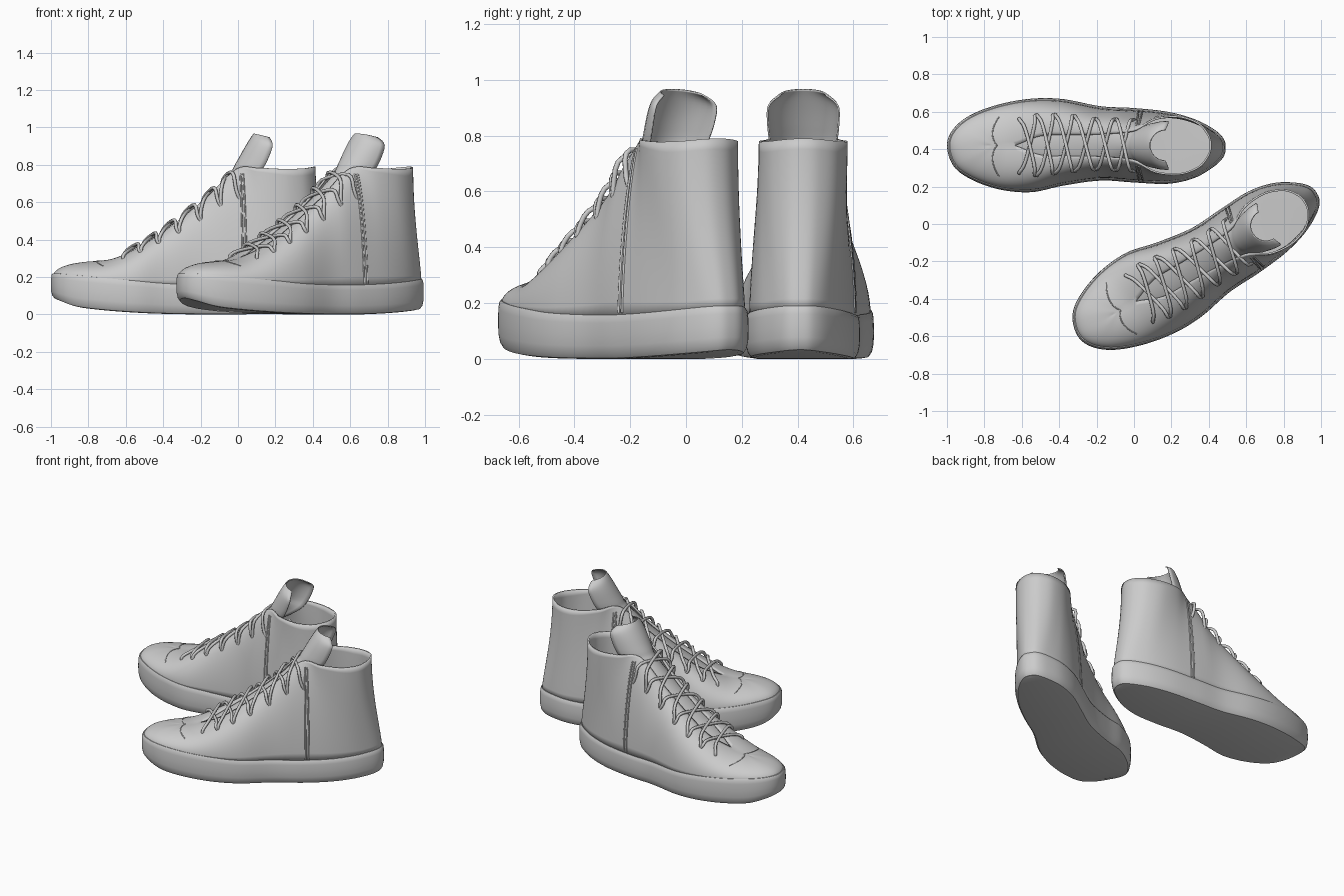
import bpy, bmesh, math
from mathutils import Matrix, Vector

if "Cube" in bpy.data.objects:
    bpy.data.objects.remove(bpy.data.objects["Cube"])

# Half-loop keys from toe to heel:
# x, y right, y left, sole bottom z, foxing top z, upper edge x, upper edge half width, upper edge z
KEYS = [
    (-1.00, 0.00, 0.00, .085, .220, -.76, 0, .283),
    (-.965, .09, -.11, .070, .218, -.75, 0, .285),
    (-.87, .165, -.182, .040, .210, -.72, 0, .288),
    (-.72, .220, -.235, .022, .195, -.64, 0, .305),
    (-.55, .250, -.250, .010, .180, -.50, .05, .375),
    (-.38, .248, -.215, .003, .165, -.34, .055, .485),
    (-.18, .210, -.188, .000, .158, -.17, .06, .625),
    (0.00, .200, -.198, .000, .158, -.01, .08, .778),
    (0.18, .180, -.205, .006, .165, .11, .145, .783),
    (0.32, .142, -.175, .014, .175, .24, .158, .778),
    (0.425, .088, -.115, .022, .185, .345, .122, .780),
    (0.478, .038, -.062, .028, .190, .40, .06, .787),
    (0.49, -.01, -.01, .030, .190, .415, 0, .790),
]
RIGHT = [(x, r, zb, zt, tx, ty, tz) for x, r, l, zb, zt, tx, ty, tz in KEYS]
LEFT = [(x, l, zb, zt, tx, -ty, tz) for x, r, l, zb, zt, tx, ty, tz in KEYS]
LOOP = RIGHT + LEFT[11:0:-1]
SUB, ROWS = 6, 16
N = len(LOOP) * SUB


def spline(rows, k, closed=False):
    """Catmull-Rom through a list of tuples."""
    n, i = len(rows), math.floor(k)
    t = k - i
    pick = (lambda j: rows[j % n]) if closed else (lambda j: rows[max(0, min(n - 1, j))])
    out = []
    for a, b, c, d in zip(pick(i - 1), pick(i), pick(i + 1), pick(i + 2)):
        out.append(b + .5 * t * (c - a + t * (2 * a - 5 * b + 4 * c - d + t * (3 * (b - c) + d - a))))
    return out


def outline(k, inset):
    """Footprint point moved inward by inset, with sole bottom and top heights."""
    p, q, r = (spline(LOOP, k + e, True) for e in (0, .05, -.05))
    t = Vector((q[0] - r[0], q[1] - r[1])).normalized()
    return p[0] + t.y * inset, p[1] - t.x * inset, p


def upper_point(k, v):
    """Point on the upper: v=0 at the foxing, v=1 at the throat or collar edge."""
    bx, by, p = outline(k, .012)
    h = min(k % 24, 24 - k % 24)
    w = max(0, min(1, (h - 6.5) / 3))
    a, u = v * math.pi / 2, v ** .7
    s = (1 - w) * (1 - math.cos(a)) + w * (3 * u * u - 2 * u ** 3)
    r = (1 - w) * math.sin(a) + w * v
    ty = max(0, p[5]) if k % 24 <= 12 else min(0, p[5])
    ty = 0 if h <= 3 else ty
    z0 = p[3] - .012
    return Vector((bx + (p[4] - bx) * s, by + (ty - by) * s, z0 + (p[6] - z0) * r))


def mesh_object(name, rows, mat, closed, caps=False, thickness=0):
    """Skin a grid of point rows; optionally cap the end loops."""
    bm = bmesh.new()
    grid = [[bm.verts.new(mat @ Vector(p)) for p in row] for row in rows]
    n = len(rows[0])
    for a, b in zip(grid, grid[1:]):
        for i in range(n if closed else n - 1):
            j = (i + 1) % n
            bm.faces.new((a[i], b[i], b[j], a[j]))
    if caps:
        for ring in (grid[0], grid[-1]):
            for i in range(n // 2):
                f = [ring[i], ring[i + 1], ring[n - i - 1], ring[(n - i) % n]]
                bm.faces.new(list(dict.fromkeys(f)))
    if mat.determinant() < 0:
        bmesh.ops.reverse_faces(bm, faces=bm.faces[:])
    bmesh.ops.remove_doubles(bm, verts=bm.verts[:], dist=.0004)
    if caps:
        bmesh.ops.recalc_face_normals(bm, faces=bm.faces[:])
    me = bpy.data.meshes.new(name)
    bm.to_mesh(me)
    bm.free()
    ob = bpy.data.objects.new(name, me)
    bpy.context.collection.objects.link(ob)
    if thickness:
        mod = ob.modifiers.new("thickness", 'SOLIDIFY')
        mod.thickness, mod.offset = thickness, -1
    bpy.ops.object.select_all(action='DESELECT')
    ob.select_set(True)
    bpy.context.view_layer.objects.active = ob
    bpy.ops.object.shade_smooth_by_angle(angle=math.radians(40))
    return ob


def cord_object(name, paths, radius, mat):
    """Round cords following smooth paths."""
    cu = bpy.data.curves.new(name, 'CURVE')
    cu.dimensions = '3D'
    cu.bevel_depth, cu.bevel_resolution, cu.use_fill_caps = radius, 2, True
    for path in paths:
        pts = [spline(path, i / 4) for i in range(4 * (len(path) - 1) + 1)]
        sp = cu.splines.new('POLY')
        sp.points.add(len(pts) - 1)
        for q, p in zip(sp.points, pts):
            q.co = (*(mat @ Vector(p)), 1)
    ob = bpy.data.objects.new(name, cu)
    bpy.context.collection.objects.link(ob)


# Tongue stations: centre x, z, half width, side offset x, z
TONGUE = [(-.64, .275, .07, .0, -.03), (-.5, .365, .09, .02, -.03), (-.34, .475, .10, .03, -.03),
          (-.17, .615, .10, .05, -.03), (-.045, .745, .10, .12, -.03), (-.01, .80, .118, .15, -.01),
          (.035, .88, .125, .145, .0), (.068, .935, .115, .115, -.02), (.088, .964, .08, .08, -.022)]
# Sole rings: inset, height fraction
SOLE = [(.035, 0), (.018, .02), (.007, .12), (.001, .3), (0, .55), (.001, .82), (.004, .94), (.010, 1), (.04, 1)]


def build_shoe(side, mat):
    ks = [i / SUB for i in range(N)]
    # Rubber sole with foxing band and inner floor
    rings = []
    for inset, f in SOLE:
        ring = []
        for k in ks:
            x, y, p = outline(k, inset)
            zb = max(0, p[2])
            ring.append((x, y, zb + (p[3] - zb) * f))
        rings.append(ring)
    mesh_object(side + "_sole", rings, mat, True, caps=True)

    # Upper shell, open at throat and collar
    rows = [[upper_point(k, j / ROWS) for k in ks] for j in range(ROWS + 1)]
    mesh_object(side + "_upper", rows, mat, True, thickness=.010)

    # Tongue
    rows = []
    for j in range(4 * (len(TONGUE) - 1) + 1):
        x, z, hw, dx, dz = spline(TONGUE, j / 4)
        row = []
        for i in range(17):
            a = (i / 8 - 1) * math.pi / 2
            c = 1 - math.cos(a)
            row.append((x + dx * c, hw * math.sin(a), z + dz * c))
        rows.append(row[::-1])
    mesh_object(side + "_tongue", rows, mat, False, thickness=.006)

    # Criss-cross laces
    eyelets = [3.45 + .6 * i for i in range(7)]
    paths = []
    for s in (1, -1):
        for ka, kb in zip(eyelets, eyelets[1:]):
            path = []
            for t, v, lift in ((0, .58, -.012), (.08, .64, .008), (.25, .85, .012), (.75, .85, .012),
                               (.92, .64, .008), (1, .58, -.012)):
                k = ka + (kb - ka) * t
                sg = s if t < .5 else -s
                p = upper_point(k if sg > 0 else 24 - k, v)
                path.append((p.x - lift * .6, p.y + sg * lift * .6, p.z + lift + .005 * s * (lift > .01)))
            paths.append(path)
    cord_object(side + "_laces", paths, .0095, mat)

    # Ankle seams and toe cap seam
    paths = [[upper_point(k, .02 + .83 * i / 10) for i in range(11)]
             for k in (7.14, 7.25, 24 - 7.14, 24 - 7.25)]
    cord_object(side + "_ankle_seams", paths, .005, mat)
    half = [(2.85 - .115 * i, .45 + .055 * i) for i in range(11)]
    cap = [upper_point(k, v) for k, v in half] + [upper_point(24 - k, v) for k, v in half[-2::-1]]
    cord_object(side + "_toe_cap_seam", [cap], .003, mat)


# Pair: one straight, one mirrored and turned
build_shoe("right_shoe", Matrix.Translation((0, .42, 0)))
build_shoe("left_shoe", Matrix.Translation((.768, .028, 0)) @ Matrix.Rotation(math.radians(30.2), 4, 'Z')
           @ Matrix.Diagonal((1, -1, 1, 1)) @ Matrix.Translation((-.24, 0, 0)))
